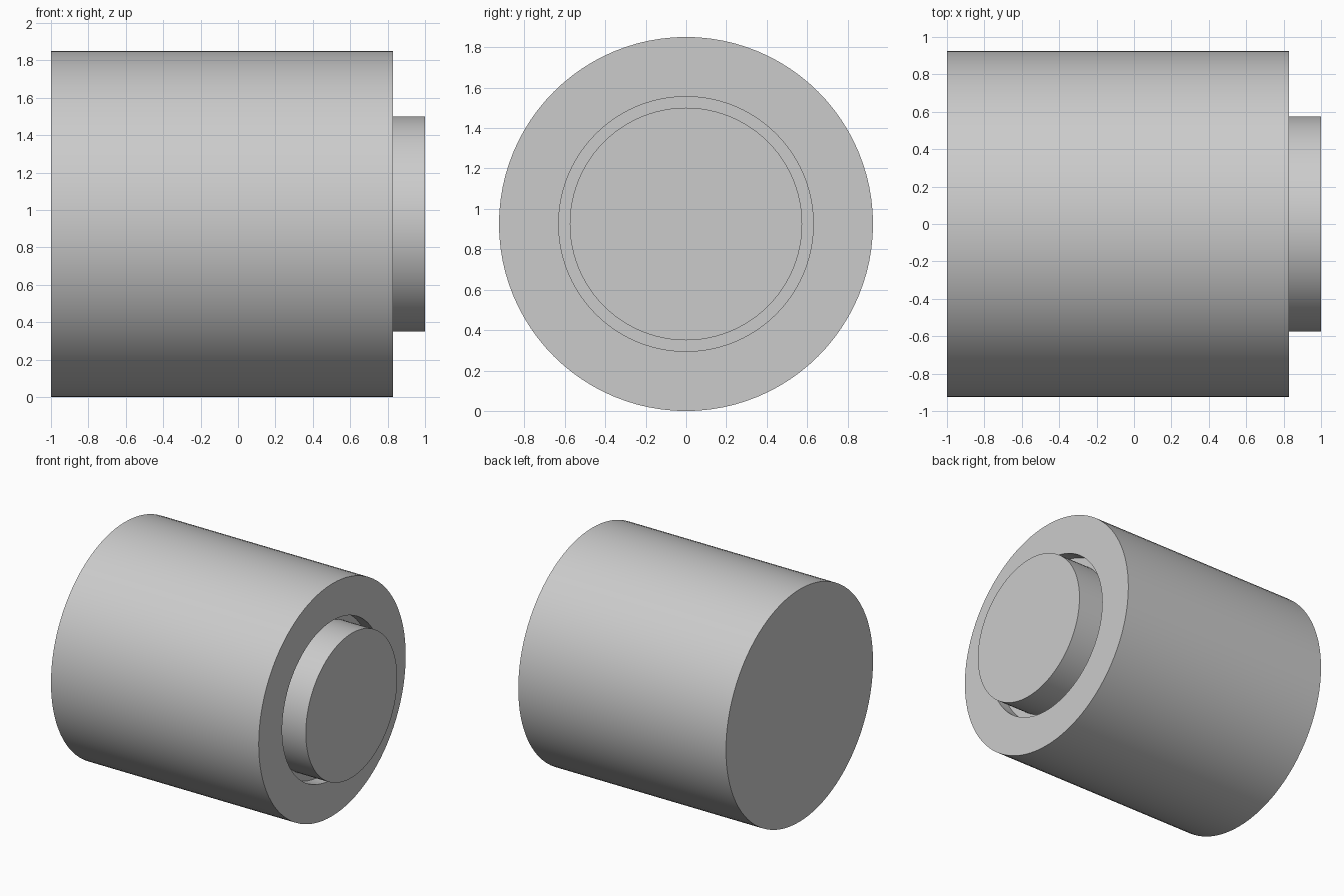
import bpy, bmesh, math
from mathutils import Matrix

SIDES = 96
RADIUS = 0.925

cube = bpy.data.objects.get("Cube")
if cube:
    bpy.data.objects.remove(cube, do_unlink=True)

grey = bpy.data.materials.new("plain_grey")
grey.use_nodes = True
grey.diffuse_color = (0.6, 0.6, 0.6, 1)
grey.node_tree.nodes["Principled BSDF"].inputs["Base Color"].default_value = grey.diffuse_color


def turned_part(name, profile):
    """Turn a profile of (x, radius) points around the long axis."""
    bm = bmesh.new()
    verts = [bm.verts.new((x, 0, r)) for x, r in profile]
    edges = [bm.edges.new(pair) for pair in zip(verts, verts[1:])]
    bmesh.ops.spin(bm, geom=verts + edges, cent=(0, 0, 0), axis=(1, 0, 0),
                   angle=math.tau, steps=SIDES)
    bmesh.ops.remove_doubles(bm, verts=bm.verts, dist=0.0001)
    # close the flat ends
    bmesh.ops.holes_fill(bm, edges=[e for e in bm.edges if e.is_boundary], sides=0)
    bmesh.ops.recalc_face_normals(bm, faces=bm.faces)
    bmesh.ops.transform(bm, matrix=Matrix.Translation((0, 0, RADIUS)), verts=bm.verts)
    mesh = bpy.data.meshes.new(name)
    bm.to_mesh(mesh)
    bm.free()
    mesh.materials.append(grey)
    obj = bpy.data.objects.new(name, mesh)
    bpy.context.collection.objects.link(obj)
    bpy.ops.object.select_all(action="DESELECT")
    obj.select_set(True)
    bpy.context.view_layer.objects.active = obj
    bpy.ops.object.shade_smooth_by_angle(angle=math.radians(30))
    return obj


# Drum with a shallow round recess in its right end
turned_part("drum", [(-1, RADIUS), (0.83, RADIUS), (0.83, 0.63), (0.73, 0.63)])

# Round boss standing in the recess
turned_part("boss", [(0.73, 0.575), (1, 0.575)])
